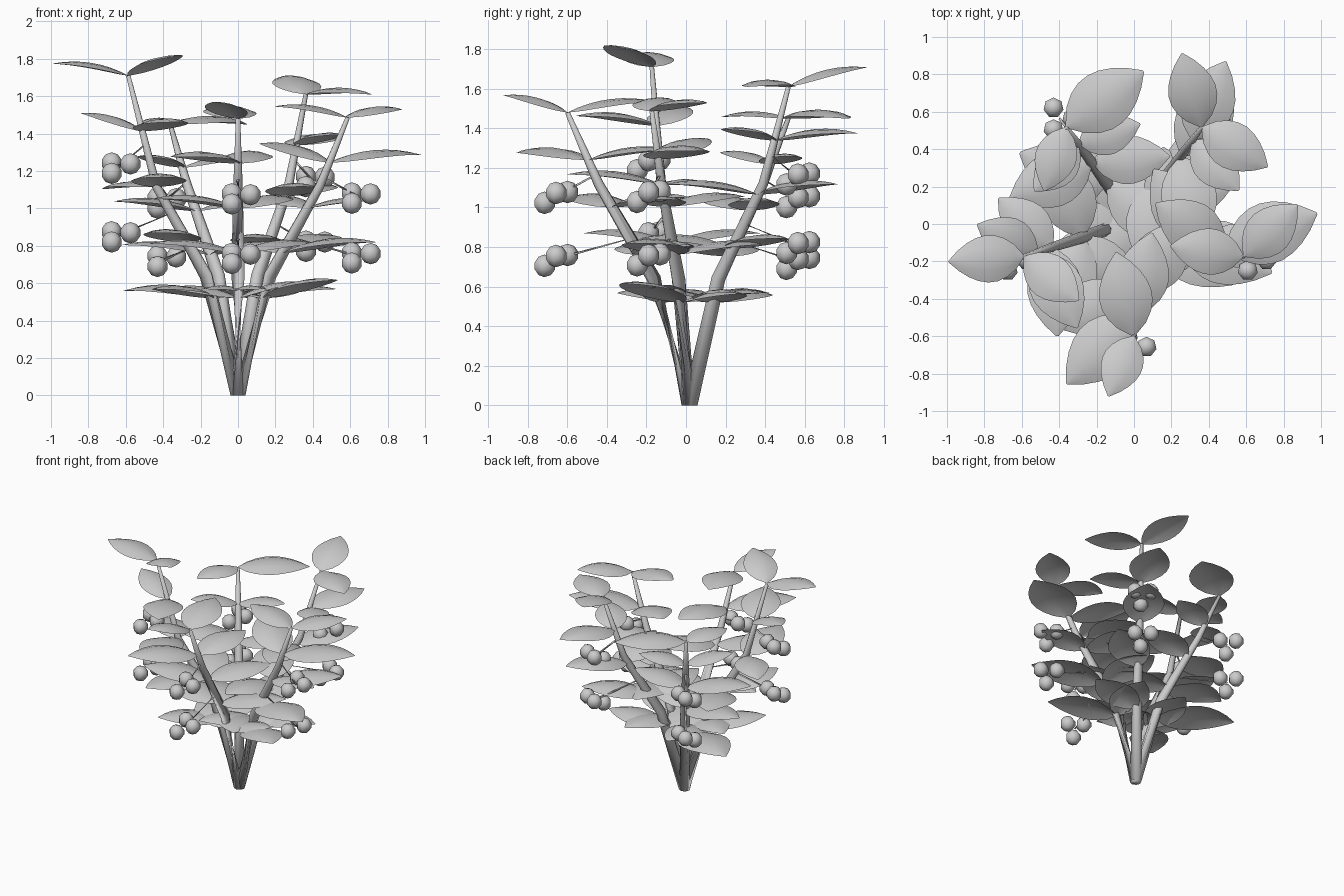
import bpy, bmesh, math
from mathutils import Vector, Matrix

if "Cube" in bpy.data.objects:
    bpy.data.objects.remove(bpy.data.objects["Cube"])

grey = bpy.data.materials.new("plain grey")
grey.use_nodes = True
grey.diffuse_color = (0.6, 0.6, 0.6, 1)
grey.node_tree.nodes["Principled BSDF"].inputs["Base Color"].default_value = (0.6, 0.6, 0.6, 1)


def finish_mesh(bm, name):
    mesh = bpy.data.meshes.new(name)
    bm.to_mesh(mesh)
    bm.free()
    mesh.materials.append(grey)
    for face in mesh.polygons:
        face.use_smooth = True
    return mesh


def place(name, mesh, matrix):
    obj = bpy.data.objects.new(name, mesh)
    bpy.context.collection.objects.link(obj)
    obj.matrix_world = matrix


def tube(name, points, radii, sides):
    """Tapered tube through the points, with closed ends."""
    bm = bmesh.new()
    rings = []
    for i, p in enumerate(points):
        along = points[min(i + 1, len(points) - 1)] - points[max(i - 1, 0)]
        turn = along.to_track_quat("Z", "Y")
        if i == 0:
            turn = Vector((0, 0, 1)).to_track_quat("Z", "Y")
        rings.append([bm.verts.new(p + turn @ Vector((radii[i] * math.cos(t), radii[i] * math.sin(t), 0)))
                      for t in (math.tau * k / sides for k in range(sides))])
    for low, high in zip(rings, rings[1:]):
        for k in range(sides):
            j = (k + 1) % sides
            bm.faces.new((low[k], low[j], high[j], high[k]))
    bm.faces.new(rings[0][::-1])
    bm.faces.new(rings[-1])
    place(name, finish_mesh(bm, name), Matrix())


def leaf_mesh(steps=8):
    """Unit-length arched leaf growing along +x, folded down at the edges."""
    bm = bmesh.new()
    rows = []
    for i in range(steps + 1):
        t = i / steps
        half = 0.31 * math.sin(math.pi * t ** 0.9) ** 0.8 if 0 < i < steps else 0.012
        rise = 0.35 * t * (1 - t)
        rows.append([bm.verts.new((t, half * s, rise - 0.07 * s * s * half / 0.31))
                     for s in (-1, -0.5, 0, 0.5, 1)])
    for a, b in zip(rows, rows[1:]):
        for k in range(4):
            bm.faces.new((a[k], b[k], b[k + 1], a[k + 1]))
    return finish_mesh(bm, "leaf")


def berry_mesh():
    bm = bmesh.new()
    bmesh.ops.create_uvsphere(bm, u_segments=7, v_segments=5, radius=0.057)
    return finish_mesh(bm, "berry")


def stem_radius(z, height):
    """Distance of a stem from the root at height z."""
    knots = [(0, 0), (0.64, 0.18), (1.12, 0.46), (height, 0.617)]
    for (z0, r0), (z1, r1) in zip(knots, knots[1:]):
        if z <= z1 + 1e-6:
            return r0 + (r1 - r0) * (z - z0) / (z1 - z0)


leaf, berry = leaf_mesh(), berry_mesh()
ROOT_Y = 0.018
FIRST_NODE = 0.52

# stem name, height, directions of the two top leaves
STEMS = [("front", 1.48, 102, 247), ("left", 1.486, 44, 172), ("back_left", 1.61, 329, 105),
         ("back_right", 1.45, 36, 251), ("right", 1.71, 184, 321)]
LEAF_LENGTHS = (0.45, 0.48, 0.48, 0.46, 0.4)

# leaves that differ from the regular growth: turn, length, slope of the tip
SPECIAL = {
    "front_leaf_5a": (0, 0.46, 0.12), "front_leaf_5b": (0, 0.36, 0.25),
    "front_leaf_4b": (2, 0.51, 0.07), "front_leaf_1a": (0, 0.36, 0.25),
    "left_leaf_5b": (0, 0.4, 0.15), "left_leaf_4a": (2, 0.53, 0.08),
    "left_leaf_4b": (-2, 0.46, 0.23), "left_leaf_3a": (0, 0.38, 0.1),
    "left_leaf_2a": (6, 0.54, 0.11), "left_leaf_1a": (15, 0.5, 0.2),
    "back_left_leaf_5a": (0, 0.41, 0.0), "back_left_leaf_5b": (0, 0.42, 0.24),
    "back_left_leaf_4a": (8, 0.37, 0.16), "back_left_leaf_4b": (-14, 0.46, 0.08),
    "back_right_leaf_5a": (0, 0.51, 0.0), "back_right_leaf_5b": (0, 0.36, 0.02),
    "back_right_leaf_4a": (6, 0.35, 0.12), "back_right_leaf_4b": (0, 0.35, 0.18),
    "back_right_leaf_3a": (17, 0.42, 0.12),
    "back_right_leaf_1b": (0, 0.58, 0.07), "right_leaf_5a": (0, 0.41, 0.16),
    "right_leaf_5b": (0, 0.39, 0.29), "right_leaf_4a": (-4, 0.37, 0.27),
    "right_leaf_3a": (2, 0.39, -0.03),
}

for index, (side, height, leaf_a, leaf_b) in enumerate(STEMS):
    heading = math.radians(-90 + 72 * index)

    def at(r, z):
        return Vector((r * math.cos(heading), ROOT_Y + r * math.sin(heading), z))

    def on_stem(z):
        return at(stem_radius(z, height), z)

    # bent, tapering stem
    tube(side + "_stem", [on_stem(z) for z in (0, 0.64, 1.12, height)],
         (0.04, 0.036, 0.025, 0.012), 8)

    # leaf pairs, turning a little from node to node
    for node, usual_length in enumerate(LEAF_LENGTHS):
        base = on_stem(FIRST_NODE + (height - FIRST_NODE) * node / 4)
        for tag, top_angle in (("a", leaf_a), ("b", leaf_b)):
            name = f"{side}_leaf_{node + 1}{tag}"
            turn, length, slope = SPECIAL.get(name, (0, usual_length, 0.11))
            angle = math.radians(top_angle - 24 * (4 - node) + turn)
            place(name, leaf, Matrix.Translation(base) @ Matrix.Rotation(angle, 4, "Z")
                  @ Matrix.Rotation(-math.atan(slope), 4, "Y") @ Matrix.Scale(length, 4))

    # two berry bunches on thin twigs
    for tag, level in (("lower", 0.5), ("upper", 0.715)):
        centre = at(0.675, height * level)
        start = on_stem(height * (level + 0.07))
        tube(f"{side}_{tag}_twig", [start, centre], (0.009, 0.007), 5)
        for k, lift in enumerate((0.015, 0.02, -0.035)):
            t = math.tau * k / 3
            spot = centre + Vector((0.067 * math.cos(t), 0.067 * math.sin(t), lift))
            place(f"{side}_{tag}_berry_{k + 1}", berry, Matrix.Translation(spot))
